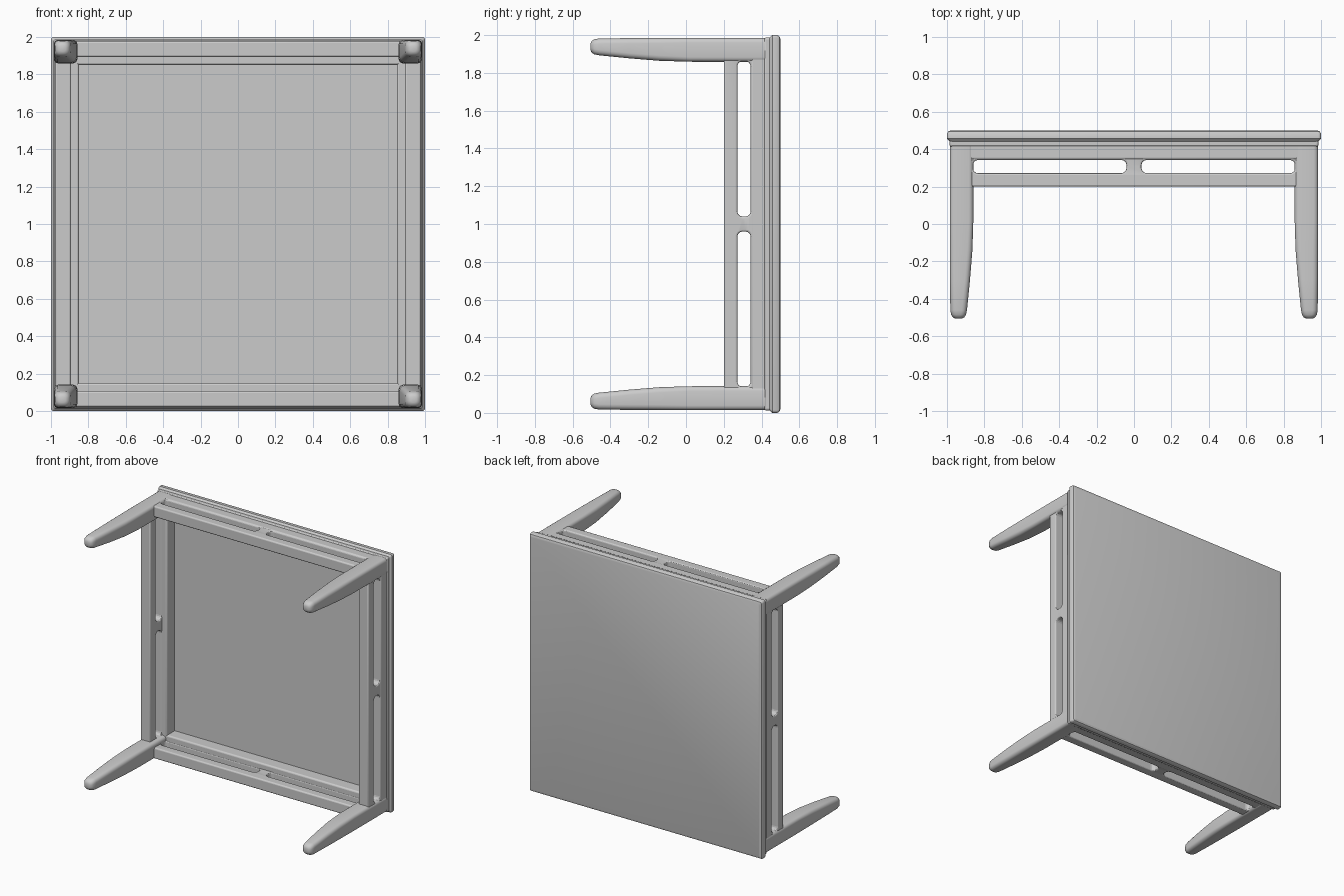
import bpy, bmesh, math
from mathutils import Vector

if "Cube" in bpy.data.objects:
    bpy.data.objects.remove(bpy.data.objects["Cube"])

grey = bpy.data.materials.new("plain grey")
grey.diffuse_color = (0.6, 0.6, 0.6, 1)
grey.use_nodes = True
grey.node_tree.nodes["Principled BSDF"].inputs["Base Color"].default_value = grey.diffuse_color
CZ = 1.0  # height of the table's centre axis


def finish(obj, angle=35):
    obj.data.materials.append(grey)
    bpy.ops.object.select_all(action='DESELECT')
    obj.select_set(True)
    bpy.context.view_layer.objects.active = obj
    bpy.ops.object.shade_smooth_by_angle(angle=math.radians(angle))


def add_mesh(name, bm):
    bmesh.ops.recalc_face_normals(bm, faces=bm.faces)
    me = bpy.data.meshes.new(name)
    bm.to_mesh(me)
    bm.free()
    obj = bpy.data.objects.new(name, me)
    bpy.context.collection.objects.link(obj)
    return obj


def rounded_loft(name, sections, cx=0, cz=0):
    """Loft rounded squares along y; section = (y, low, high, radius)."""
    bm = bmesh.new()
    rings = []
    for y, lo, hi, r in sections:
        mid, k = (lo + hi) / 2, (hi - lo) / 2 - r
        ring = []
        for sx, sz, a0 in ((1, 1, 0), (-1, 1, 90), (-1, -1, 180), (1, -1, 270)):
            for i in range(5):
                a = math.radians(a0 + i * 22.5)
                x = mid + sx * k + r * math.cos(a)
                z = mid + sz * k + r * math.sin(a)
                ring.append(bm.verts.new((x * cx if cx else x, y,
                                          CZ + (z * cz if cz else z))))
        rings.append(ring)
    for a, b in zip(rings, rings[1:]):
        for i in range(len(a)):
            j = (i + 1) % len(a)
            bm.faces.new((a[i], a[j], b[j], b[i]))
    bm.faces.new(rings[0])
    bm.faces.new(rings[-1])
    return add_mesh(name, bm)


def box(name, lo, hi):
    bm = bmesh.new()
    bmesh.ops.create_cube(bm, size=1)
    lo, hi = Vector(lo), Vector(hi)
    for v in bm.verts:
        v.co = Vector([l + (c + 0.5) * (h - l) for c, l, h in zip(v.co, lo, hi)])
    return add_mesh(name, bm)


def side_box(name, axis, sign, inner, outer, y0, y1, u0, u1):
    """Box on one side of the square frame, running along the other axis."""
    a, b = sorted((sign * inner, sign * outer))
    if axis == 'x':
        return box(name, (a, y0, CZ + u0), (b, y1, CZ + u1))
    return box(name, (u0, y0, CZ + a), (u1, y1, CZ + b))


def bevel(obj, width, segments=3):
    m = obj.modifiers.new("rounding", 'BEVEL')
    m.width, m.segments = width, segments
    m.limit_method, m.angle_limit = 'ANGLE', math.radians(40)


# Table top with a softened, slightly flared edge
top = rounded_loft("table_top", [
    (0.44, -0.985, 0.985, 0.012), (0.457, -1.0, 1.0, 0.015),
    (0.483, -1.0, 1.0, 0.015), (0.495, -0.993, 0.993, 0.012),
    (0.50, -0.98, 0.98, 0.01)])
finish(top)

# Four tapered legs
leg = [(0.45, 0.858, 0.985, 0.025), (0.02, 0.859, 0.985, 0.025),
       (-0.14, 0.864, 0.985, 0.028), (-0.30, 0.877, 0.984, 0.028),
       (-0.46, 0.893, 0.982, 0.028), (-0.485, 0.898, 0.978, 0.028),
       (-0.50, 0.908, 0.968, 0.024), (-0.506, 0.922, 0.955, 0.014)]
for sx in (-1, 1):
    for sz in (-1, 1):
        finish(rounded_loft("leg", leg, sx, sz), 45)

# Slot cutters with rounded ends, two for each side
cutters = {'x': [], 'z': []}
for axis in cutters:
    for u0, u1 in ((-0.862, -0.04), (0.04, 0.862)):
        c = side_box("slot_cutter", axis, 1, -1.2, 1.2, 0.272, 0.342, u0, u1)
        bm = bmesh.new()
        bm.from_mesh(c.data)
        k = 0 if axis == 'x' else 2
        long_edges = [e for e in bm.edges
                      if abs(e.verts[0].co[k] - e.verts[1].co[k]) > 1]
        bmesh.ops.bevel(bm, geom=long_edges, offset=0.028, segments=4,
                        profile=0.5, affect='EDGES')
        bm.to_mesh(c.data)
        bm.free()
        c.hide_render = True
        c.hide_set(True)
        cutters[axis].append(c)

# Slotted side frames, the apron's thicker inner lip, and its outer moulding
for axis in ('x', 'z'):
    for s in (-1, 1):
        frame = side_box("slotted_rail", axis, s, 0.893, 0.978,
                         0.20, 0.43, -0.93, 0.93)
        for c in cutters[axis]:
            m = frame.modifiers.new("slot", 'BOOLEAN')
            m.operation, m.object, m.solver = 'DIFFERENCE', c, 'EXACT'
        bevel(frame, 0.014)
        finish(frame)
        apron = side_box("apron", axis, s, 0.85, 0.981,
                         0.344, 0.45, -0.975, 0.975)
        bevel(apron, 0.012)
        finish(apron)
        mould = side_box("edge_moulding", axis, s, 0.93, 0.987,
                         0.415, 0.455, -0.985, 0.985)
        bevel(mould, 0.008, 2)
        finish(mould)
